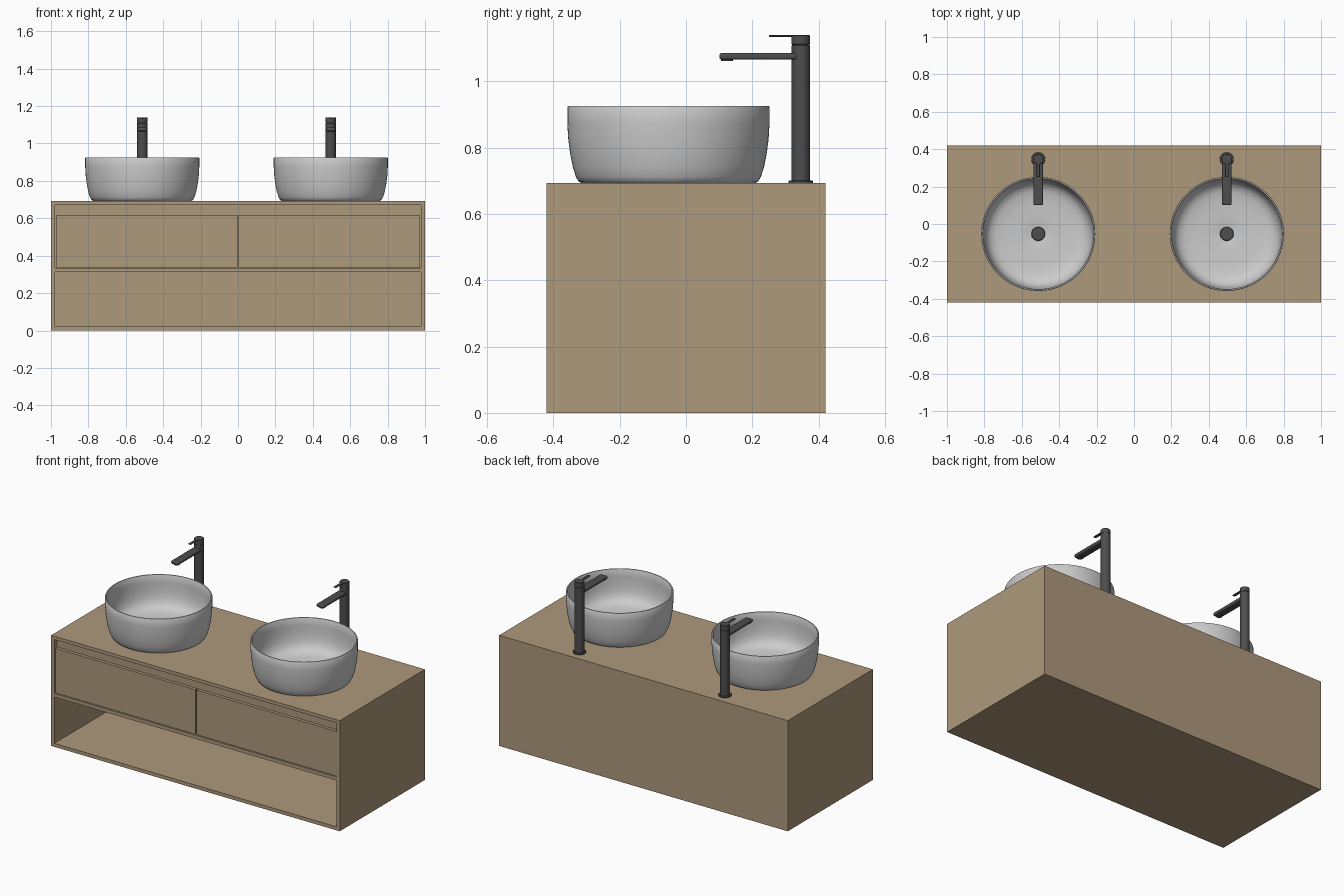
import bpy, bmesh, math
from mathutils import Matrix

if "Cube" in bpy.data.objects:
    bpy.data.objects.remove(bpy.data.objects["Cube"])


def material(name, colour):
    m = bpy.data.materials.new(name)
    m.diffuse_color = (*colour, 1)
    m.use_nodes = True
    m.node_tree.nodes["Principled BSDF"].inputs["Base Color"].default_value = m.diffuse_color
    return m


WOOD = material("wood", (0.42, 0.32, 0.20))
DARK = material("dark_metal", (0.075, 0.075, 0.075))


def finish(bm, name, mat, smooth=False):
    bmesh.ops.recalc_face_normals(bm, faces=bm.faces)
    me = bpy.data.meshes.new(name)
    bm.to_mesh(me)
    bm.free()
    ob = bpy.data.objects.new(name, me)
    bpy.context.collection.objects.link(ob)
    if mat:
        me.materials.append(mat)
    if smooth:
        bpy.ops.object.select_all(action='DESELECT')
        ob.select_set(True)
        bpy.context.view_layer.objects.active = ob
        bpy.ops.object.shade_smooth_by_angle(angle=math.radians(35))
    return ob


def box(name, x, y, z, mat=WOOD, bevel=0, segments=1):
    """Box given by its (min, max) range on each axis."""
    bm = bmesh.new()
    size = [r[1] - r[0] for r in (x, y, z)]
    mid = [(r[1] + r[0]) / 2 for r in (x, y, z)]
    bmesh.ops.create_cube(bm, size=1, matrix=Matrix.Translation(mid) @ Matrix.Diagonal((*size, 1)))
    ob = finish(bm, name, mat, bevel > 0)
    if bevel:
        mod = ob.modifiers.new("bevel", 'BEVEL')
        mod.width, mod.segments = bevel, segments
    return ob


def lathe(name, profile, x, y, mat=None, steps=64):
    """Revolve (radius, z) points about a vertical axis."""
    bm = bmesh.new()
    vs = [bm.verts.new((r, 0, z)) for r, z in profile]
    es = [bm.edges.new(p) for p in zip(vs, vs[1:])]
    bmesh.ops.spin(bm, geom=vs + es, cent=(0, 0, 0), axis=(0, 0, 1),
                   angle=2 * math.pi, steps=steps, use_duplicate=False)
    bmesh.ops.remove_doubles(bm, verts=bm.verts, dist=1e-5)
    bmesh.ops.translate(bm, verts=bm.verts, vec=(x, y, 0))
    return finish(bm, name, mat, True)


# Cabinet carcass
F, B, T = -0.421, 0.421, 0.022
box("countertop", (-1, 1), (F, B), (0.672, 0.693))
box("bottom_panel", (-1 + T, 1 - T), (F, B), (0, T))
box("back_panel", (-1 + T, 1 - T), (B - T, B), (T, 0.672))
box("shelf", (-1 + T, 1 - T), (F, B - T), (0.312, 0.334))
box("finger_rail", (-1 + T, 1 - T), (F + 0.024, F + 0.044), (0.334, 0.672))
for side, s in (("left", -1), ("right", 1)):
    box(side + "_side_panel", sorted((s, s * (1 - T))), (F, B), (0, 0.672))
    box(side + "_drawer_front", sorted((s * 0.003, s * 0.973)), (F + 0.004, F + 0.024), (0.338, 0.617))

# Basin: outside wall, thin rim, inside wall and floor
BASIN = [(0, 0.693), (0.262, 0.693), (0.271, 0.698), (0.279, 0.712), (0.288, 0.740),
         (0.296, 0.780), (0.302, 0.825), (0.305, 0.875), (0.305, 0.922), (0.303, 0.925),
         (0.297, 0.925), (0.295, 0.922), (0.295, 0.875), (0.292, 0.825), (0.286, 0.785),
         (0.275, 0.755), (0.256, 0.734), (0.225, 0.722), (0.170, 0.716), (0.100, 0.712),
         (0.055, 0.710), (0.040, 0.706), (0, 0.706)]
DRAIN = [(0, 0.704), (0.037, 0.704), (0.037, 0.711), (0.034, 0.714), (0, 0.715)]
COLUMN = [(0, 0.693), (0.037, 0.693), (0.037, 0.699), (0.035, 0.701), (0.0275, 0.701),
          (0.0275, 1.108), (0.026, 1.109), (0.026, 1.111), (0.0275, 1.112),
          (0.0275, 1.138), (0.026, 1.140), (0, 1.140)]
AERATOR = [(0, 1.061), (0.018, 1.061), (0.018, 1.070), (0, 1.070)]

for side, x in (("left", -0.512), ("right", 0.496)):
    lathe(side + "_basin", BASIN, x, -0.053, steps=96)
    lathe(side + "_drain", DRAIN, x, -0.053, DARK, 48)
    # Tall tap with flat spout and thin lever
    lathe(side + "_tap_column", COLUMN, x, 0.346, DARK, 48)
    lathe(side + "_tap_aerator", AERATOR, x, 0.124, DARK, 32)
    box(side + "_tap_spout", (x - 0.025, x + 0.025), (0.101, 0.335), (1.065, 1.085), DARK, 0.007, 3)
    box(side + "_tap_lever", (x - 0.009, x + 0.009), (0.250, 0.335), (1.134, 1.1395), DARK, 0.002, 2)
